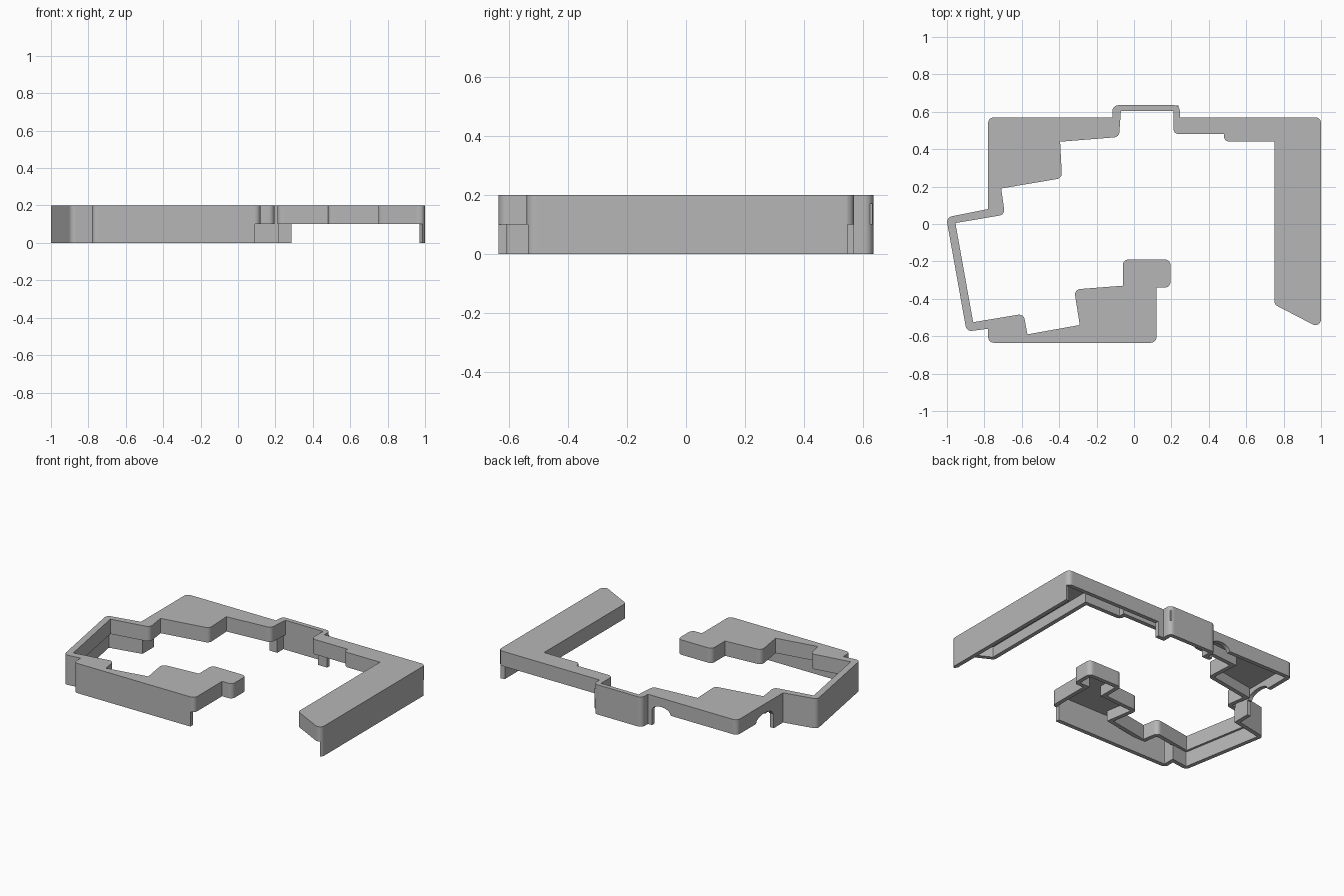
import bpy, bmesh, math
from mathutils import Vector

cube = bpy.data.objects.get("Cube")
if cube:
    bpy.data.objects.remove(cube, do_unlink=True)

TOP, CEILING, LIP = 0.2, 0.17, 0.1
WALL, RADIUS, STEP = 0.028, 0.03, 0.01

# Plan outline, clockwise: back and right side, inner edge, front and left side
back_side = [(-.78, .57), (-.115, .57), (-.115, .635), (.245, .635), (.245, .57),
             (1, .57), (1, -.56)]
inner_side = [(.75, -.43), (.75, .44), (.48, .44), (.48, .48), (.21, .48), (.21, .605),
              (-.07, .605), (-.08, .465), (-.395, .44), (-.385, .245), (-.71, .19),
              (-.69, .05), (-.955, .005), (-.86, -.525), (-.59, -.48), (-.57, -.59),
              (-.29, -.54), (-.32, -.35), (-.06, -.33), (-.06, -.19), (.195, -.19),
              (.195, -.34), (.12, -.34)]
front_side = [(.12, -.635), (-.78, -.635), (-.78, -.56), (-.895, -.575),
              (-1.004, .035), (-.78, .08)]


def rounded_outline():
    """Round the convex corners; return points tagged as outer or inner side."""
    corners = [(Vector(p), outer) for side, outer in
               ((back_side, True), (inner_side, False), (front_side, True)) for p in side]
    result = []
    n = len(corners)
    for i, (p, outer) in enumerate(corners):
        a = (p - corners[i - 1][0]).normalized()
        b = (corners[(i + 1) % n][0] - p).normalized()
        turn = a.x * b.y - a.y * b.x
        if turn > 0:
            result.append((p, outer))
            continue
        angle = a.angle(b)
        cut = RADIUS * math.tan(angle / 2)
        start = p - a * cut
        centre = start + Vector((a.y, -a.x)) * RADIUS
        for k in range(7):
            t = angle * k / 6
            arm = Vector((-a.y, a.x)) * math.cos(t) + a * math.sin(t)
            result.append((centre + arm * RADIUS, outer))
    return result


def densify(points):
    result = []
    for i, (p, outer) in enumerate(points):
        q = points[(i + 1) % len(points)][0]
        count = max(1, round((q - p).length / STEP))
        result += [(p.lerp(q, k / count), outer) for k in range(count)]
    return result


def offset_inward(points):
    result = []
    n = len(points)
    for i, p in enumerate(points):
        a = (p - points[i - 1]).normalized()
        b = (points[(i + 1) % n] - p).normalized()
        na, nb = Vector((a.y, -a.x)), Vector((b.y, -b.x))
        result.append(p + (na + nb) * (WALL / (1 + na.dot(nb))))
    return result


def is_deep(p, outer):
    """Stretches where the outer wall reaches the ground."""
    return outer and (p.x > .985 and p.y < .55
                      or p.x < -.77 and p.y < .18
                      or p.y < -.5 and p.x < .09
                      or -.145 < p.x < .28 and p.y > .5)


def arch(p, outer):
    """Height of the two cable arches cut in the shallow wall."""
    if not outer:
        return 0
    if p.y > .56 and p.x < 0:
        d = (p.x + .215) / .07
    elif p.x < -.77 and p.y > 0:
        d = (p.y - .28) / .09
    else:
        return 0
    return .04 * math.sqrt(max(0, 1 - d * d))


def build_shell():
    plan = rounded_outline()
    path = densify(plan)
    pts = [p for p, _ in path]
    ins = offset_inward(pts)
    n = len(pts)
    bm = bmesh.new()

    def face(*coords):
        bm.faces.new([bm.verts.new((p.x, p.y, z)) for p, z in coords])

    # Top plate and its underside
    face(*[(p, TOP) for p in reversed(pts)])
    face(*[(p, CEILING) for p, _ in plan])

    # Wall hanging from the plate, one span at a time
    spans = []
    for i, (p, outer) in enumerate(path):
        q = pts[(i + 1) % n]
        if is_deep((p + q) / 2, outer):
            spans.append((0, 0))
        else:
            spans.append((LIP + arch(p, outer), LIP + arch(q, outer)))
    for i in range(n):
        j = (i + 1) % n
        z0, z1 = spans[i]
        p, q, a, b = pts[i], pts[j], ins[i], ins[j]
        face((p, z0), (p, TOP), (q, TOP), (q, z1))
        face((a, z0), (p, z0), (q, z1), (b, z1))
        face((b, z1), (b, CEILING), (a, CEILING), (a, z0))
        # End face where the wall changes depth
        before = spans[i - 1][1]
        if before - z0 > .02:
            face((p, z0), (a, z0), (a, before), (p, before))
        elif z0 - before > .02:
            face((p, before), (p, z0), (a, z0), (a, before))
    bmesh.ops.remove_doubles(bm, verts=bm.verts, dist=1e-5)
    mesh = bpy.data.meshes.new("case_shell")
    bm.to_mesh(mesh)
    bm.free()
    obj = bpy.data.objects.new("case_shell", mesh)
    bpy.context.collection.objects.link(obj)
    return obj


# Plain grey plastic
grey = bpy.data.materials.new("grey_plastic")
grey.use_nodes = True
colour = (.47, .47, .47, 1)
grey.diffuse_color = colour
grey.node_tree.nodes["Principled BSDF"].inputs["Base Color"].default_value = colour

shell = build_shell()
shell.data.materials.append(grey)
bpy.ops.object.select_all(action='DESELECT')
shell.select_set(True)
bpy.context.view_layer.objects.active = shell
bpy.ops.object.shade_smooth_by_angle(angle=math.radians(30))
